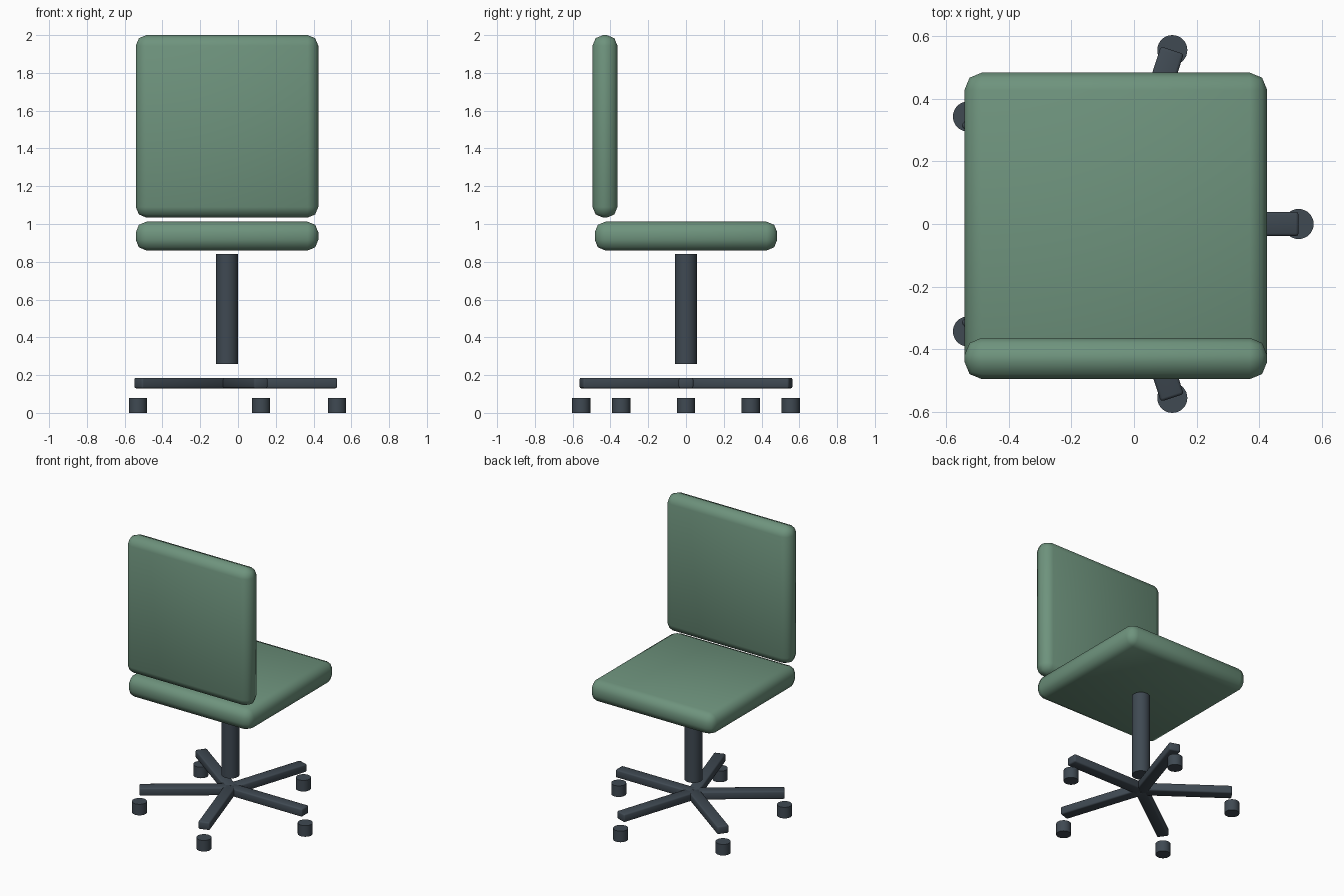
import bpy
from math import radians, cos, sin

cube = bpy.data.objects.get("Cube")
if cube:
    bpy.data.objects.remove(cube, do_unlink=True)


def make_material(name, color):
    mat = bpy.data.materials.new(name)
    mat.use_nodes = True
    mat.diffuse_color = (*color, 1)
    bsdf = next(n for n in mat.node_tree.nodes if n.type == "BSDF_PRINCIPLED")
    bsdf.inputs["Base Color"].default_value = (*color, 1)
    return mat


green = make_material("sage green fabric", (0.156, 0.292, 0.205))
dark = make_material("dark slate metal", (0.05, 0.067, 0.085))


def finish(name, mat, angle):
    obj = bpy.context.object
    obj.name = name
    obj.data.materials.append(mat)
    bpy.ops.object.shade_smooth_by_angle(angle=radians(angle))
    return obj


def rounded_box(name, size, location, bevel, segments, mat, turn=0, angle=50):
    bpy.ops.mesh.primitive_cube_add(size=1, location=location, rotation=(0, 0, turn))
    bpy.context.object.scale = size
    bpy.ops.object.transform_apply(location=False, rotation=False, scale=True)
    mod = bpy.context.object.modifiers.new("Rounded edges", "BEVEL")
    mod.width = bevel
    mod.segments = segments
    bpy.ops.object.modifier_apply(modifier=mod.name)
    return finish(name, mat, angle)


def cylinder(name, radius, bottom, top, x, y):
    bpy.ops.mesh.primitive_cylinder_add(
        vertices=32, radius=radius, depth=top - bottom, location=(x, y, (bottom + top) / 2))
    return finish(name, dark, 30)


AXIS_X = -0.058      # swivel axis
REACH = 0.583        # axis to caster centre

# Cushions
rounded_box("seat", (0.966, 0.966, 0.152), (AXIS_X, 0, 0.936), 0.056, 2, green)
rounded_box("backrest", (0.966, 0.132, 0.966), (AXIS_X, -0.429, 1.517), 0.056, 2, green)

# Central column
cylinder("column", 0.058, 0.26, 0.84, AXIS_X, 0)

# Five-armed base with casters
for i in range(5):
    a = radians(72 * i)
    dx, dy = cos(a), sin(a)
    rounded_box(f"base_arm_{i + 1}", (REACH, 0.077, 0.056),
                (AXIS_X + dx * REACH / 2, dy * REACH / 2, 0.158), 0.009, 2, dark, a)
    cylinder(f"caster_{i + 1}", 0.048, 0, 0.078, AXIS_X + dx * REACH, dy * REACH)
